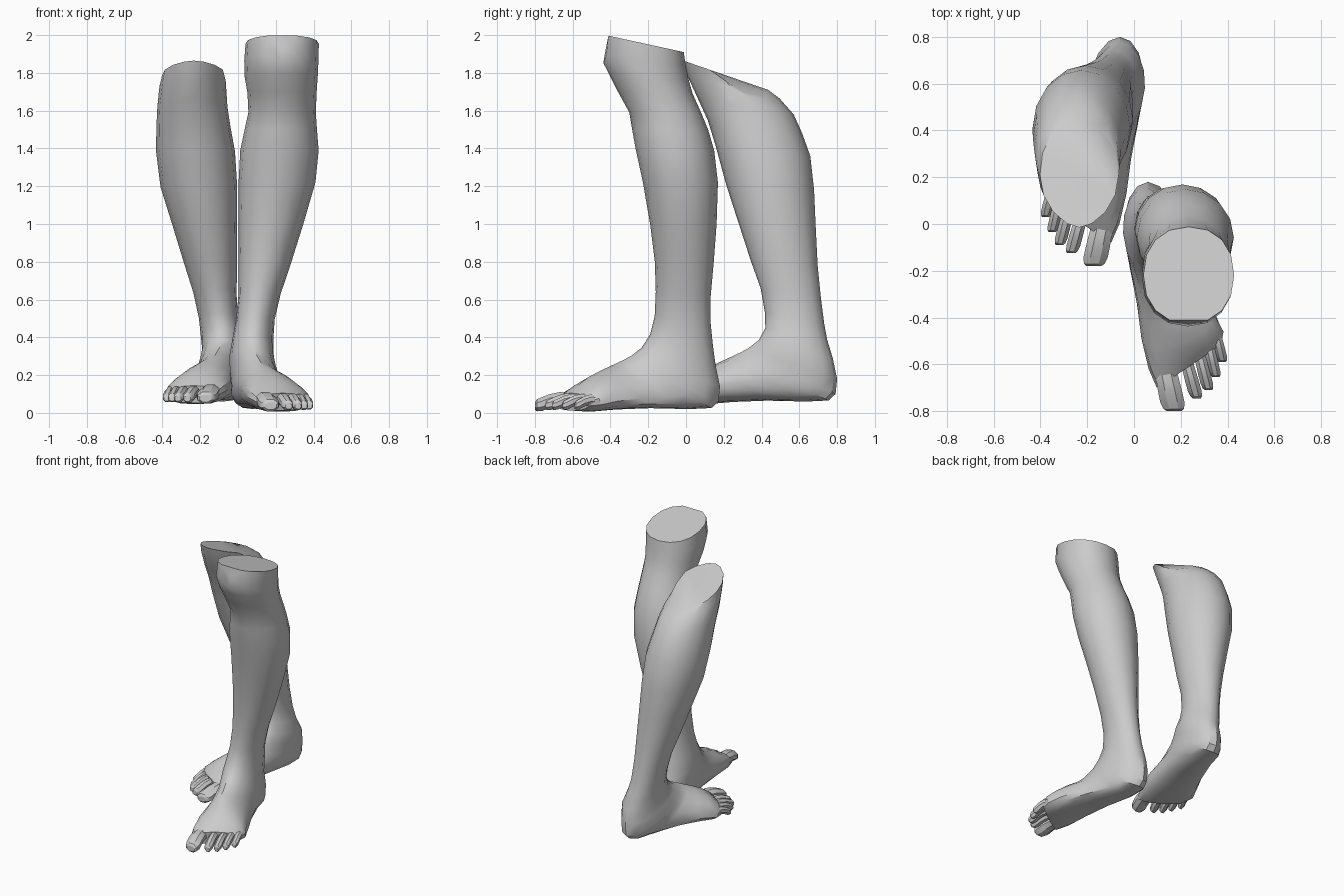
import bpy, bmesh, math
from mathutils import Vector

cube = bpy.data.objects.get("Cube")
if cube:
    bpy.data.objects.remove(cube)

grey = bpy.data.materials.new("plain grey")
grey.use_nodes = True
colour = (0.6, 0.6, 0.6, 1)
grey.diffuse_color = colour
grey.node_tree.nodes["Principled BSDF"].inputs["Base Color"].default_value = colour

SIDES = 16


def ring(yf, zf, yb, zb, xf, xb, half, skew=0.0, front=1.0, back=1.0):
    """Cross-section spanning a front point and a back point, with a half width."""
    pts = []
    for i in range(SIDES):
        t = 2 * math.pi * i / SIDES
        c, s = math.cos(t), math.sin(t)
        p = front if c > 0 else back
        v = math.copysign(abs(c) ** min(p, 1), c)
        u = math.copysign(abs(s) ** p, s)
        k = (1 - v) / 2
        off = half * u
        pts.append(Vector((xf + (xb - xf) * k + off,
                           yf + (yb - yf) * k + skew * off,
                           zf + (zb - zf) * k)))
    return pts


def loft(name, rings, side, shift, sharp=35, notch=()):
    """Skin a list of rings, mirror it to its side and move it into place."""
    bm = bmesh.new()
    rows = [[bm.verts.new((side * p.x, p.y + shift[0], p.z + shift[1])) for p in r]
            for r in rings]
    n = len(rows[0])
    for a, b in zip(rows, rows[1:]):
        for i in range(n):
            j = (i + 1) % n
            bm.faces.new((a[i], a[j], b[j], b[i]))
    # First end is closed by a main cap plus a small facet over any notch
    bm.faces.new([v for i, v in enumerate(rows[0]) if i not in notch])
    if notch:
        run = [notch[0] - 1, *notch, (notch[-1] + 1) % n]
        bm.faces.new([rows[0][i] for i in run])
    bm.faces.new(rows[-1])
    bmesh.ops.recalc_face_normals(bm, faces=bm.faces[:])
    me = bpy.data.meshes.new(name)
    bm.to_mesh(me)
    bm.free()
    me.materials.append(grey)
    ob = bpy.data.objects.new(name, me)
    bpy.context.collection.objects.link(ob)
    bpy.ops.object.select_all(action='DESELECT')
    ob.select_set(True)
    bpy.context.view_layer.objects.active = ob
    bpy.ops.object.shade_smooth_by_angle(angle=math.radians(sharp))


# Shins: front y, front z, back y, back z, inner x, outer x (knee to ankle)
left_shin = [
    (-.425, 2.00, -.012, 1.91, .04, .428), (-.438, 1.89, -.002, 1.84, .033, .426),
    (-.41, 1.80, .015, 1.76, .035, .422), (-.36, 1.70, .035, 1.69, .05, .416),
    (-.30, 1.59, .08, 1.59, .055, .412), (-.285, 1.50, .117, 1.50, .035, .418),
    (-.265, 1.39, .149, 1.39, .012, .427), (-.228, 1.22, .169, 1.22, .003, .41),
    (-.19, 1.00, .162, 1.00, .003, .346), (-.165, .80, .147, .80, .003, .283),
    (-.16, .64, .131, .62, .003, .226), (-.166, .51, .13, .48, -.01, .194),
    (-.19, .415, .142, .36, -.03, .187),
]
right_shin = [
    (-.015, 1.865, .435, 1.71, .065, .402), (.005, 1.79, .495, 1.665, .062, .416),
    (.065, 1.66, .57, 1.58, .056, .427), (.115, 1.55, .615, 1.48, .04, .432),
    (.158, 1.41, .658, 1.36, .016, .434), (.212, 1.21, .678, 1.18, .004, .41),
    (.28, 1.00, .687, .98, .004, .346), (.345, .80, .697, .78, .004, .285),
    (.395, .66, .714, .61, .008, .236), (.418, .53, .732, .47, 0, .207),
    (.42, .45, .748, .385, -.02, .198),
]

# Foot: front y, z, back y, z, front x, back x, half width, skew, front and back roundness
foot = [
    (-.235, .345, .157, .25, .085, .058, .118, 0, 1, 1),
    (-.29, .302, .18, .14, .10, .06, .122, 0, 1.1, 1),
    (-.335, .278, .172, .06, .115, .062, .124, 0, 1.1, 1),
    (-.36, .267, .135, .026, .12, .066, .125, 0, 1.1, .9),
    (-.395, .25, .02, .02, .135, .08, .124, .05, 1.1, .8),
    (-.45, .225, -.19, .025, .165, .14, .14, .15, 1.1, .75),
    (-.515, .19, -.37, .018, .19, .19, .158, .3, 1.1, .75),
    (-.57, .148, -.51, .006, .22, .225, .16, .5, 1.1, .75),
    (-.61, .105, -.60, .012, .235, .235, .138, .68, 1, .8),
]

# Toes: base x, y, tip x, y, half width, half height
toes = [
    (.13, -.60, .172, -.80, .056, .04), (.22, -.57, .268, -.745, .032, .033),
    (.275, -.54, .318, -.71, .029, .031), (.315, -.50, .35, -.655, .027, .03),
    (.345, -.45, .378, -.59, .027, .029),
]


def toe_rings(bx, by, tx, ty, w, h):
    """Toe that arches over the knuckle and dips to a blunt tip."""
    rows = []
    for k, z, sw, sh in ((0, .068, .9, 1), (.35, .073, .95, 1), (.6, .063, 1, 1),
                         (.82, .046, 1, 1), (.95, .04, .85, .85), (1, .036, .6, .5)):
        cx, cy = bx + (tx - bx) * k, by + (ty - by) * k
        rows.append([Vector((cx + w * sw * math.cos(a), cy, z + h * sh * math.sin(a)))
                     for a in (math.pi * (i + .5) / 4 for i in range(8))])
    return rows


# Each leg: side, foot shift (y, z), shin, rim roundness, notched rim points and their drop
for name, side, shift, shin, rim, notch in (
        ("left", 1, (0, 0), left_shin, .9, {0: .075}),
        ("right", -1, (.62, .04), right_shin, 1.2, {9: .012, 10: .045, 11: .06, 12: .03})):
    rows = []
    for n, (yf, zf, yb, zb, x0, x1) in enumerate(shin):
        cx = (x0 + x1) / 2
        rows.append(ring(yf - shift[0], zf - shift[1], yb - shift[0], zb - shift[1],
                         cx, cx, (x1 - x0) / 2, 0, rim if n < 2 else 1, .9 if n < 2 else 1))
    for i, drop in notch.items():
        rows[0][i].z -= drop
        rows[1][i].z -= drop / 2
    rows += [ring(*r) for r in foot]
    loft(name + "_leg_and_foot", rows, side, shift, notch=list(notch))
    for i, t in enumerate(toes, 1):
        loft(f"{name}_toe_{i}", toe_rings(*t), side, shift, 30)
